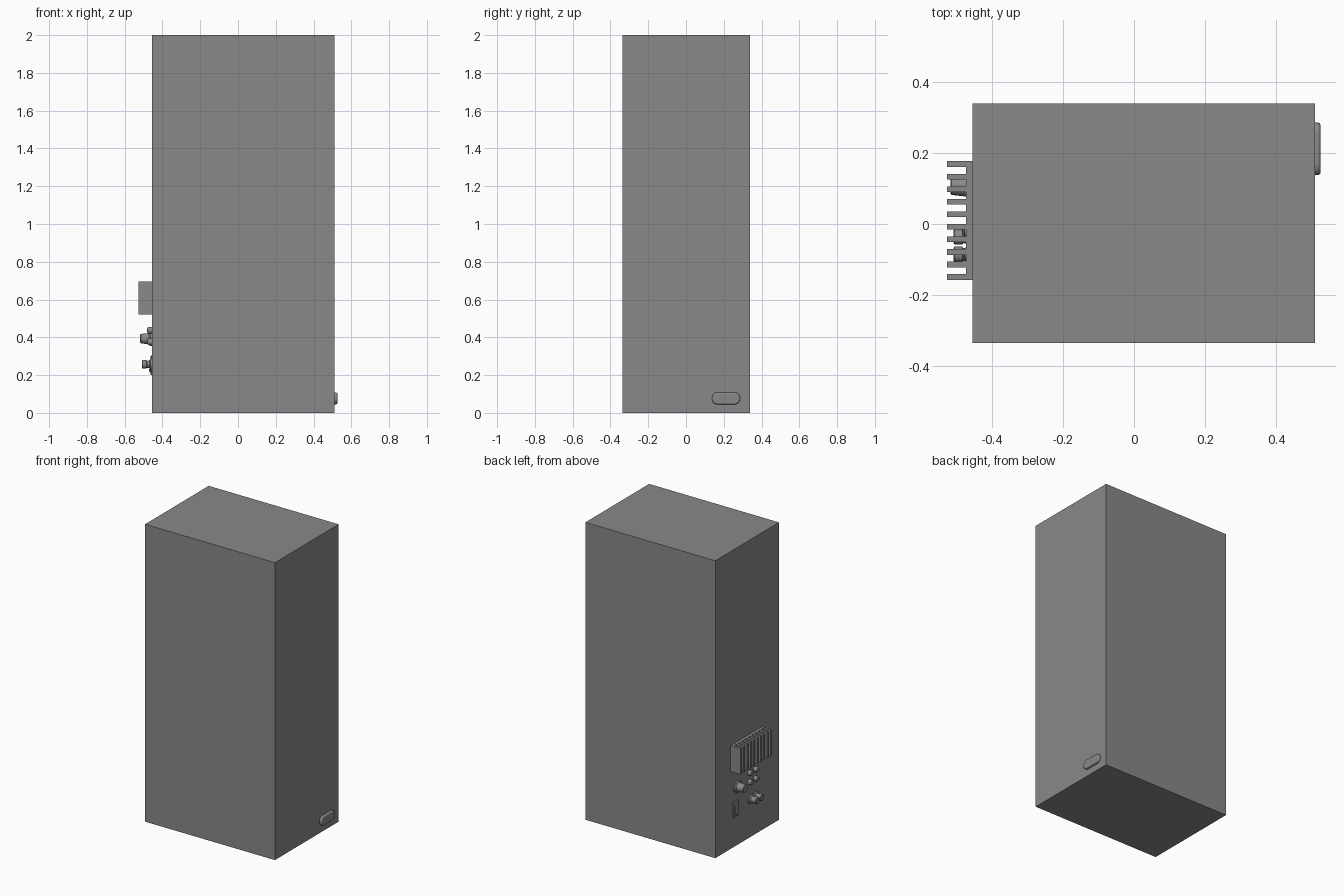
import bpy, math
from mathutils import Vector

cube = bpy.data.objects.get("Cube")
if cube:
    bpy.data.objects.remove(cube, do_unlink=True)

grey = bpy.data.materials.new("mid_grey")
grey.use_nodes = True
COLOUR = (0.25, 0.25, 0.25, 1)
grey.diffuse_color = COLOUR
grey.node_tree.nodes["Principled BSDF"].inputs["Base Color"].default_value = COLOUR

BACK = -0.456   # panel side of the cabinet
SIDE = 0.51     # badge side of the cabinet


def box(name, low, high, bevel=0, segments=3):
    """Box between two corners, with optional rounded edges."""
    low, high = Vector(low), Vector(high)
    bpy.ops.mesh.primitive_cube_add(size=1, location=(low + high) / 2)
    ob = bpy.context.object
    ob.name = name
    ob.scale = high - low
    bpy.ops.object.transform_apply(location=False, rotation=False, scale=True)
    ob.data.materials.append(grey)
    if bevel:
        mod = ob.modifiers.new("rounding", "BEVEL")
        mod.width = bevel
        mod.segments = segments
        bpy.ops.object.shade_smooth_by_angle(angle=math.radians(35))
    return ob


def turned(name, y, z, profile, sides=24):
    """Round part on the panel; profile lists (distance out, radius)."""
    verts, faces = [], []
    for out, radius in profile:
        for i in range(sides):
            a = math.tau * i / sides
            verts.append((-out, radius * math.cos(a), radius * math.sin(a)))
    for r in range(len(profile) - 1):
        for i in range(sides):
            j = (i + 1) % sides
            a, b = r * sides, (r + 1) * sides
            faces.append((a + j, a + i, b + i, b + j))
    faces.append(tuple(range(sides)))
    end = (len(profile) - 1) * sides
    faces.append(tuple(end + i for i in reversed(range(sides))))
    mesh = bpy.data.meshes.new(name)
    mesh.from_pydata(verts, [], faces)
    mesh.materials.append(grey)
    ob = bpy.data.objects.new(name, mesh)
    ob.location = (BACK, y, z)
    bpy.context.collection.objects.link(ob)
    bpy.ops.object.select_all(action="DESELECT")
    ob.select_set(True)
    bpy.context.view_layer.objects.active = ob
    bpy.ops.object.shade_smooth_by_angle(angle=math.radians(35))
    return ob


# Cabinet
box("cabinet", (BACK, -0.336, 0), (SIDE, 0.34, 2))

# Heat sink: base plate and ten upright fins
box("heat_sink_base", (BACK - 0.018, -0.158, 0.52), (BACK, 0.177, 0.695))
for i in range(10):
    y = 0.169 - i * 0.0354
    box(f"heat_sink_fin_{i + 1}", (-0.528, y - 0.008, 0.52), (BACK - 0.017, y + 0.008, 0.695))

# Four input sockets with rounded ends
for row, z in (("upper", 0.438), ("lower", 0.376)):
    for side, y in (("left", -0.02), ("right", -0.083)):
        turned(f"{row}_{side}_socket", y, z,
               [(0, 0.018), (0.016, 0.018), (0.022, 0.015), (0.025, 0.008)])

# Volume knob with a flared skirt
turned("volume_knob", 0.107, 0.393,
       [(0, 0.038), (0.008, 0.038), (0.014, 0.03), (0.058, 0.025), (0.062, 0.021)])

# Pair of binding posts with collars
for side, y in (("left", -0.036), ("right", -0.086)):
    turned(f"{side}_binding_post", y, 0.257,
           [(0, 0.032), (0.007, 0.032), (0.013, 0.02), (0.026, 0.018),
            (0.028, 0.022), (0.05, 0.022), (0.053, 0.018)])

# Rocker switch: frame and tilted rocker
box("switch_frame", (BACK - 0.006, 0.1, 0.2), (BACK, 0.154, 0.305), 0.003)
rocker = box("switch_rocker", (BACK - 0.011, 0.11, 0.215), (BACK, 0.144, 0.29), 0.002)
rocker.rotation_euler.y = math.radians(8)

# Rounded badge low on the other narrow side
badge = box("badge", (SIDE - 0.015, 0.138, 0.045), (SIDE + 0.016, 0.286, 0.108))
for edge, width, limit in (("corner", 0.028, "x"), ("rim", 0.008, "all")):
    mod = badge.modifiers.new(edge + "_rounding", "BEVEL")
    mod.width = width
    mod.segments = 5
    if limit == "x":
        # Round only the edges that run outward from the cabinet
        weights = badge.data.attributes.new("bevel_weight_edge", "FLOAT", "EDGE")
        for e in badge.data.edges:
            a, b = (badge.data.vertices[v].co for v in e.vertices)
            weights.data[e.index].value = 1 if abs(a.x - b.x) > 0.01 else 0
        mod.limit_method = "WEIGHT"
    else:
        mod.limit_method = "ANGLE"
        mod.angle_limit = math.radians(50)
bpy.ops.object.select_all(action="DESELECT")
badge.select_set(True)
bpy.context.view_layer.objects.active = badge
bpy.ops.object.shade_smooth_by_angle(angle=math.radians(35))
